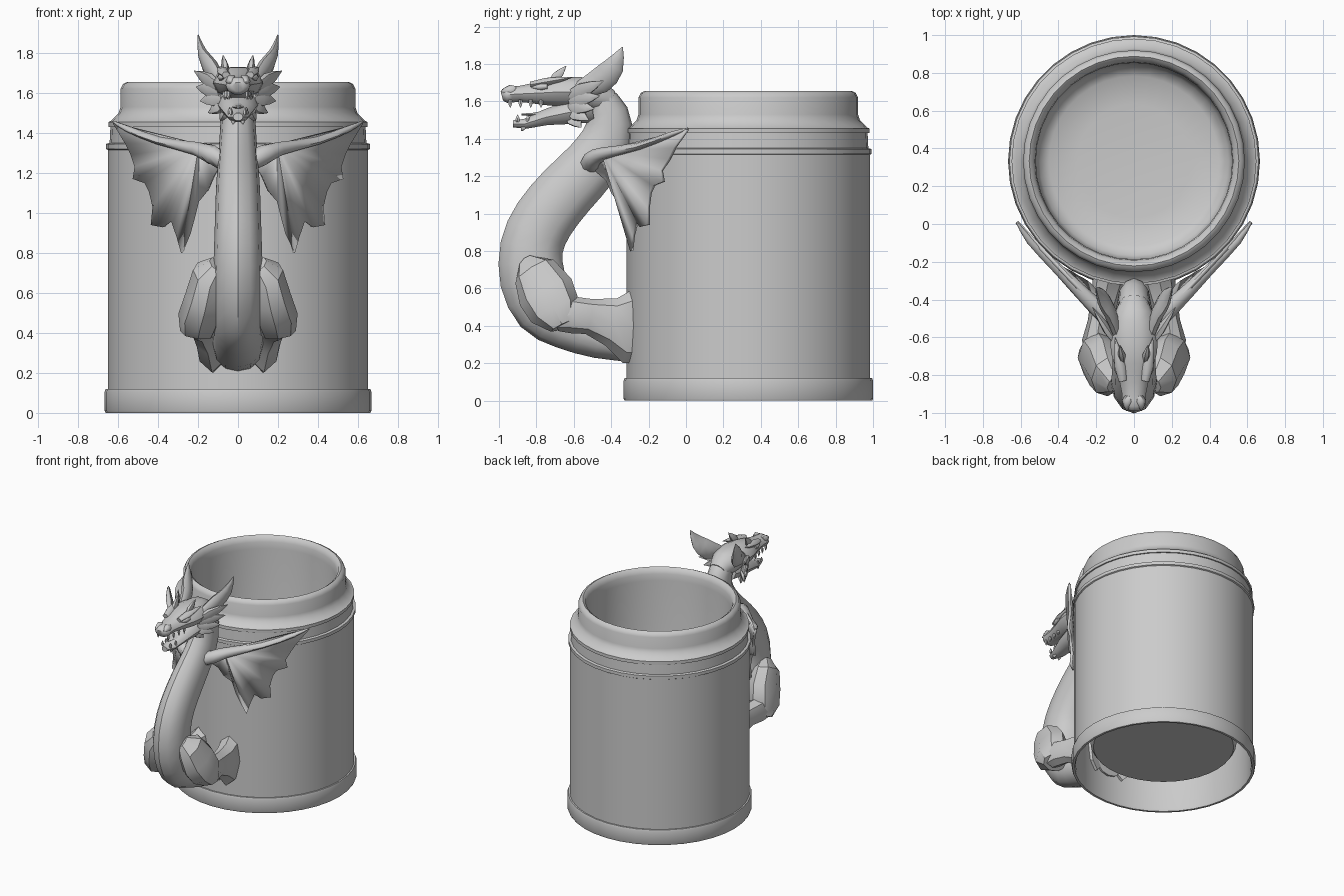
import bpy
import bmesh
from math import sin, cos, pi, radians
from mathutils import Vector

default_cube = bpy.data.objects.get("Cube")
if default_cube:
    bpy.data.objects.remove(default_cube, do_unlink=True)

# One plain grey for the whole model
stone = bpy.data.materials.new("stone_grey")
stone.use_nodes = True
grey = (0.6, 0.6, 0.6, 1)
stone.diffuse_color = grey
for node in stone.node_tree.nodes:
    if node.type == "BSDF_PRINCIPLED":
        node.inputs["Base Color"].default_value = grey


def finish(name, bm, smooth_angle=40):
    """Turn a bmesh into a named, shaded object."""
    bmesh.ops.recalc_face_normals(bm, faces=bm.faces[:])
    mesh = bpy.data.meshes.new(name)
    bm.to_mesh(mesh)
    bm.free()
    mesh.materials.append(stone)
    obj = bpy.data.objects.new(name, mesh)
    bpy.context.collection.objects.link(obj)
    bpy.ops.object.select_all(action="DESELECT")
    obj.select_set(True)
    bpy.context.view_layer.objects.active = obj
    bpy.ops.object.shade_smooth_by_angle(angle=radians(smooth_angle))
    return obj


def refine(rings):
    """Insert a smoothly interpolated ring between every two rings."""
    result = [rings[0]]
    last = len(rings) - 1
    for i in range(last):
        before, after = rings[max(i - 1, 0)], rings[min(i + 2, last)]
        result.append(tuple((9 * (b + c) - a - d) / 16
                            for a, b, c, d in zip(before, rings[i], rings[i + 1], after)))
        result.append(rings[i + 1])
    return result


def loft(name, rings, sides=10, smooth_angle=40):
    """Skin elliptical rings (x, y, z, half width, half depth) along a path."""
    bm = bmesh.new()
    centres = [Vector(ring[:3]) for ring in rings]
    last = len(rings) - 1
    loops = []
    for i, (centre, ring) in enumerate(zip(centres, rings)):
        tangent = (centres[min(i + 1, last)] - centres[max(i - 1, 0)]).normalized()
        across = Vector((1, 0, 0))
        across = (across - tangent * across.dot(tangent)).normalized()
        depth = tangent.cross(across)
        angles = [2 * pi * k / sides for k in range(sides)]
        loops.append([bm.verts.new(centre + across * cos(a) * ring[3] + depth * sin(a) * ring[4])
                      for a in angles])
    for lower, upper in zip(loops, loops[1:]):
        for k in range(sides):
            n = (k + 1) % sides
            bm.faces.new((lower[k], lower[n], upper[n], upper[k]))
    bm.faces.new(loops[0])
    bm.faces.new(loops[-1])
    return finish(name, bm, smooth_angle)


def pair(name, rings, sides=8, smooth_angle=40):
    """Build a left part and its mirrored right partner."""
    for side, sign in (("left", 1), ("right", -1)):
        loft(f"{side}_{name}", [(sign * ring[0], *ring[1:]) for ring in rings], sides, smooth_angle)


def spike(name, root, tip, width, depth, sides=6):
    """A mirrored leaf shaped spike, widest near a third of its length."""
    root, tip = Vector(root), Vector(tip)
    steps = ((0, 0.7), (0.35, 1), (0.7, 0.6), (1, 0.03))
    pair(name, [(*root.lerp(tip, t), width * s, depth * s) for t, s in steps], sides, 60)


# Mug: one closed profile, rounded cup inside, rim, bands, base and hollow underside
mug_profile = [
    (0, .18), (.3, .185), (.45, .2), (.5, .23), (.52, .3), (.52, 1.56),
    (.525, 1.61), (.535, 1.64), (.555, 1.655), (.575, 1.645), (.587, 1.62),
    (.587, 1.53), (.597, 1.5), (.635, 1.46), (.648, 1.455), (.648, 1.43),
    (.638, 1.43), (.642, 1.35), (.66, 1.345), (.66, 1.32), (.651, 1.315),
    (.651, .12), (.662, .12), (.667, .105), (.667, .01), (.662, 0),
    (.645, 0), (.638, .02), (.638, 1.3), (.535, 1.3), (.53, .2), (.51, .17), (0, .165)]
mug_centre = Vector((0, .333, 0))
bm = bmesh.new()
points = [bm.verts.new(mug_centre + Vector((r, 0, z))) for r, z in mug_profile]
edges = [bm.edges.new(ends) for ends in zip(points, points[1:])]
bmesh.ops.spin(bm, geom=points + edges, cent=mug_centre, axis=(0, 0, 1),
               angle=2 * pi, steps=36, use_merge=True)
bmesh.ops.remove_doubles(bm, verts=bm.verts[:], dist=0.0005)
finish("mug", bm, 48)

# Serpent body, from neck to tail, forming the handle
loft("body", refine([
    (0, -.47, 1.64, .08, .07), (0, -.42, 1.54, .085, .11), (0, -.42, 1.41, .09, .135),
    (0, -.5, 1.27, .1, .15), (0, -.64, 1.12, .11, .16), (0, -.76, .97, .115, .165),
    (0, -.825, .82, .12, .168), (0, -.82, .65, .125, .175), (0, -.75, .5, .125, .17),
    (0, -.63, .41, .125, .14), (0, -.46, .34, .125, .115), (0, -.27, .3, .12, .095)]), 12)

# Bent hind legs gripping the mug
pair("thigh", [
    (.1, -.85, .74, .05, .05), (.14, -.81, .69, .09, .12), (.165, -.75, .58, .1, .155),
    (.19, -.7, .48, .11, .14), (.2, -.66, .4, .09, .07)], 8, 35)
pair("shin", [
    (.2, -.7, .44, .07, .07), (.2, -.62, .46, .075, .1), (.18, -.52, .45, .065, .095),
    (.15, -.4, .42, .08, .13), (.13, -.31, .4, .09, .2), (.12, -.27, .4, .08, .2)], 8, 35)

# Wings: scalloped membrane fanned from the shoulder, with an arm along the top
wing_edge = [
    (.62, .01, 1.45), (.56, -.06, 1.35), (.53, -.09, 1.29), (.51, -.13, 1.23),
    (.52, -.12, 1.17), (.46, -.17, 1.15), (.44, -.19, 1.11), (.42, -.2, 1.03),
    (.43, -.2, .94), (.37, -.24, .93), (.33, -.26, .96), (.3, -.28, .88),
    (.28, -.29, .8), (.24, -.31, .9), (.22, -.33, .96), (.2, -.35, 1.06),
    (.15, -.39, 1.11), (.12, -.42, 1.18), (.08, -.51, 1.26)]
shoulder = (.19, -.45, 1.34)
for side, sign in (("left", 1), ("right", -1)):
    bm = bmesh.new()
    hub, *rim = [bm.verts.new((sign * x, y, z)) for x, y, z in [shoulder] + wing_edge]
    for a, b in zip(rim, rim[1:]):
        bm.faces.new((hub, a, b))
    wing = finish(f"{side}_wing_membrane", bm, 60)
    thickness = wing.modifiers.new("thickness", "SOLIDIFY")
    thickness.thickness = 0.02
    thickness.offset = 0
pair("wing_arm", refine([
    (.06, -.5, 1.26, .05, .07), (.13, -.5, 1.29, .05, .05), (.2, -.44, 1.32, .045, .035),
    (.39, -.25, 1.36, .03, .02), (.55, -.09, 1.42, .02, .015), (.62, .01, 1.455, .005, .005)]), 8, 60)

# Skull with tapering snout, and open lower jaw
loft("skull", refine([
    (0, -.985, 1.63, .03, .025), (0, -.96, 1.635, .06, .045), (0, -.89, 1.64, .065, .045),
    (0, -.78, 1.645, .09, .065), (0, -.69, 1.65, .12, .08), (0, -.58, 1.65, .125, .085),
    (0, -.48, 1.63, .105, .09), (0, -.4, 1.6, .07, .06)]))
loft("lower_jaw", [
    (0, -.925, 1.48, .025, .02), (0, -.86, 1.48, .05, .028), (0, -.75, 1.515, .08, .045),
    (0, -.63, 1.54, .1, .065), (0, -.5, 1.56, .09, .075)])
loft("tongue", [
    (0, -.88, 1.53, .01, .006), (0, -.82, 1.53, .03, .01), (0, -.64, 1.56, .035, .015)], 6)

# Face details
spike("nostril", (.03, -.91, 1.66), (.04, -.99, 1.655), .03, .035)
spike("eye", (.09, -.74, 1.68), (.07, -.83, 1.675), .02, .02)
spike("brow_ridge", (.06, -.83, 1.69), (.1, -.6, 1.73), .03, .025)
spike("brow_horn", (.06, -.72, 1.7), (.075, -.64, 1.79), .02, .03)
spike("chin_barb", (.02, -.86, 1.48), (.025, -.88, 1.44), .015, .02)
for i in range(4):
    y = -.94 + i * .055
    spread = .045 + i * .008
    spike(f"upper_tooth_{i + 1}", (spread, y, 1.61), (spread, y, 1.565), .01, .012, 5)
    spike(f"lower_tooth_{i + 1}", (spread - .01, y + .04, 1.49),
          (spread - .01, y + .04, 1.53), .01, .012, 5)

# Swept horns and cheek frills
pair("horn", refine([
    (.09, -.58, 1.66, .025, .04), (.13, -.46, 1.71, .035, .07),
    (.175, -.385, 1.79, .025, .055), (.2, -.34, 1.89, .003, .003)]), 8, 60)
frill_tips = [(.22, -.44, 1.71), (.21, -.46, 1.63), (.19, -.49, 1.56),
              (.15, -.52, 1.5), (.09, -.56, 1.46)]
for i, tip in enumerate(frill_tips):
    spike(f"cheek_frill_{i + 1}", (.1 - i * .012, -.62, 1.63 - i * .025), tip, .025, .045)
